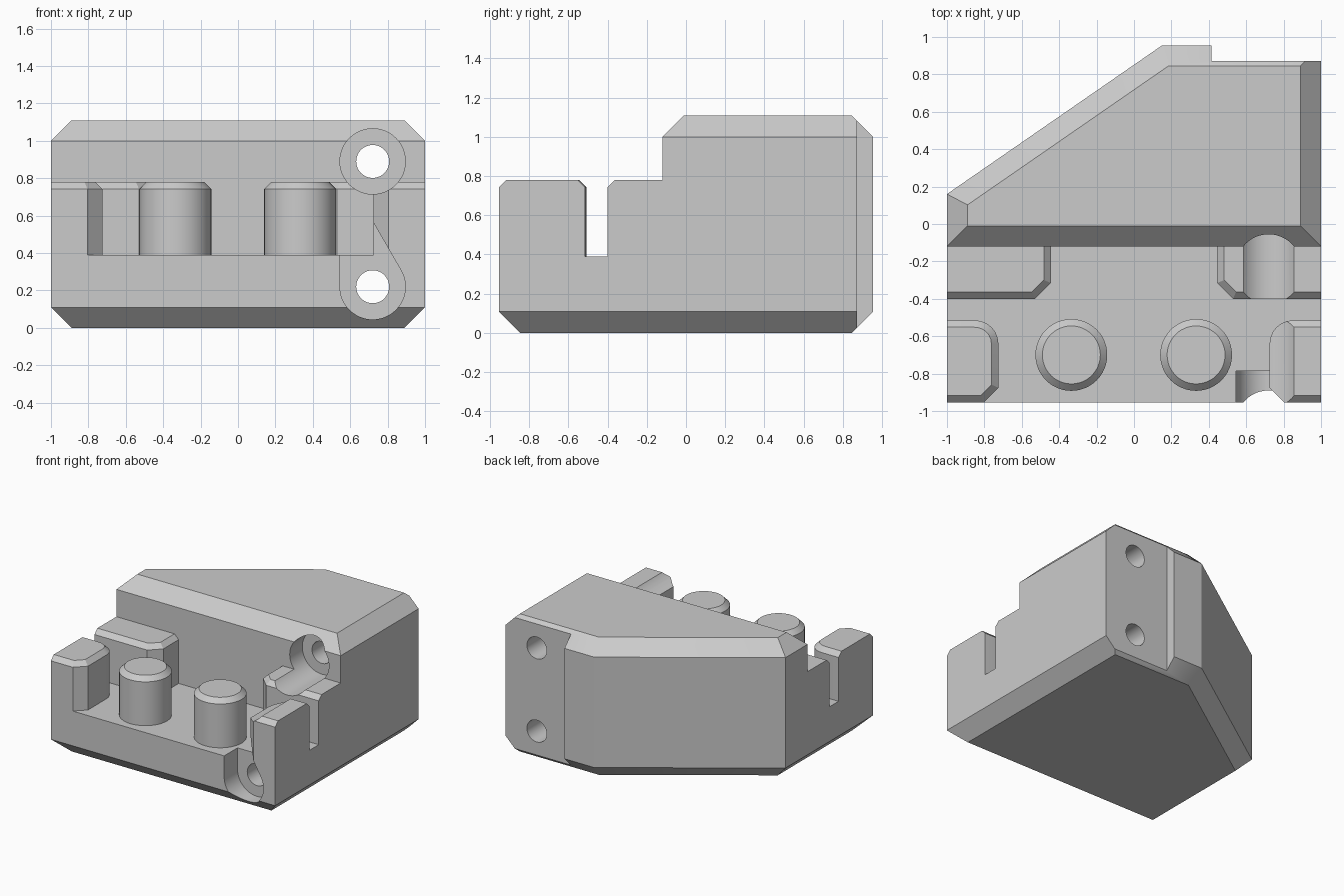
import bpy, bmesh
from math import sin, cos, radians
from mathutils import Vector

cube = bpy.data.objects.get("Cube")
if cube:
    bpy.data.objects.remove(cube, do_unlink=True)

GREY = 0.6
grey = bpy.data.materials.new("plain grey")
grey.use_nodes = True
grey.diffuse_color = (GREY, GREY, GREY, 1)
grey.node_tree.nodes["Principled BSDF"].inputs["Base Color"].default_value = (GREY, GREY, GREY, 1)


def arc(cx, cy, r, start, end, steps):
    angles = [radians(start + (end - start) * i / steps) for i in range(steps + 1)]
    return [(cx + r * cos(a), cy + r * sin(a)) for a in angles]


def inset(points, distances):
    """Move each edge of a counter-clockwise outline inwards by its own distance."""
    pts = [Vector(p) for p in points]
    n = len(pts)
    lines = []
    for i in range(n):
        d = (pts[(i + 1) % n] - pts[i]).normalized()
        lines.append((pts[i] + Vector((-d.y, d.x)) * distances[i], d))
    result = []
    for i in range(n):
        (p, d), (q, e) = lines[i - 1], lines[i]
        t = (q - p).cross(e) / d.cross(e)
        result.append(tuple(p + d * t))
    return result


def loft(name, layers, side=1, along_y=False):
    """Closed solid through outlines stacked on z (or on y for cutters)."""
    bm = bmesh.new()
    rings = []
    for outline, level in layers:
        rings.append([bm.verts.new((a * side, level, b) if along_y else (a * side, b, level))
                      for a, b in outline])
    n = len(rings[0])
    for low, high in zip(rings, rings[1:]):
        for i in range(n):
            j = (i + 1) % n
            bm.faces.new((low[i], low[j], high[j], high[i]))
    bm.faces.new(rings[0])
    bm.faces.new(rings[-1])
    bmesh.ops.recalc_face_normals(bm, faces=bm.faces)
    mesh = bpy.data.meshes.new(name)
    bm.to_mesh(mesh)
    bm.free()
    mesh.materials.append(grey)
    obj = bpy.data.objects.new(name, mesh)
    bpy.context.collection.objects.link(obj)
    return obj


def combine(target, tool, operation):
    mod = target.modifiers.new(tool.name, 'BOOLEAN')
    mod.object, mod.operation, mod.solver = tool, operation, 'EXACT'
    bpy.context.view_layer.objects.active = target
    bpy.ops.object.modifier_apply(modifier=mod.name)
    bpy.data.objects.remove(tool, do_unlink=True)


FLOOR, LEDGE, SHOULDER, TOP = 0.39, 0.78, 1.0, 1.11
FRONT, BACK, WALL = -0.955, 0.955, -0.12
BEVEL, LIP = 0.11, 0.037


def footprint(front):
    return [(-1, front), (1, front), (1, BACK), (0.15, BACK), (-1, 0.16)]


# Base slab with bevelled underside
base = footprint(FRONT)
body = loft("body", [(inset(base, [BEVEL] * 5), 0), (base, BEVEL), (base, FLOOR)])

# Tall rear block with bevelled top
rear = footprint(WALL)
combine(body, loft("rear_block", [(rear, FLOOR), (rear, SHOULDER),
                                  (inset(rear, [BEVEL] * 5), TOP)]), 'UNION')

# Corner blocks: chamfered at the front, rounded behind
corner = ([(1, FRONT), (1, -0.515)] + arc(0.85, -0.64, 0.125, 90, 180, 6)
          + [(0.725, -0.875), (0.805, FRONT)])
corner_lip = [0] + [LIP] * (len(corner) - 1)
# Ledge blocks against the rear wall
ledge = [(0.53, -0.4), (1, -0.4), (1, WALL), (0.445, WALL), (0.445, -0.315)]
ledge_lip = [LIP, 0, 0, LIP, LIP]
for side in (1, -1):
    for name, outline, lip in (("corner_block", corner, corner_lip),
                               ("ledge_block", ledge, ledge_lip)):
        block = loft(name, [(outline, FLOOR), (outline, LEDGE - LIP),
                            (inset(outline, lip), LEDGE)], side)
        combine(body, block, 'UNION')

# Screw holes with wide recesses, running front to back
BOLT_X, LOW, HIGH, WIDE = 0.72, 0.22, 0.89, 0.175
circle = arc(BOLT_X, HIGH, WIDE, 0, 352.5, 47)
combine(body, loft("upper_recess", [(circle, -1.2), (circle, 0.04)], along_y=True), 'DIFFERENCE')
peak = LOW + 2 * WIDE
pocket = (arc(BOLT_X, LOW, WIDE, 30, -180, 28)
          + [(BOLT_X - WIDE, peak), (BOLT_X, peak)])
combine(body, loft("lower_recess", [(pocket, -1.2), (pocket, -0.785)], along_y=True), 'DIFFERENCE')
for height in (LOW, HIGH):
    hole = arc(BOLT_X, height, 0.088, 0, 352.5, 47)
    combine(body, loft("screw_hole", [(hole, -1.2), (hole, 1.2)], along_y=True), 'DIFFERENCE')

# Flat mounting recess on the back
plate = [(0.415, 0.872), (1.2, 0.872), (1.2, 1.2), (0.415, 1.2)]
combine(body, loft("back_recess", [(plate, -0.1), (plate, 1.3)]), 'DIFFERENCE')

# Two round pegs
parts = [body]
for name, x in (("right_peg", -0.335), ("left_peg", 0.332)):
    ring = arc(x, -0.7, 0.192, 0, 352.5, 47)
    tip = arc(x, -0.7, 0.192 - LIP, 0, 352.5, 47)
    parts.append(loft(name, [(ring, FLOOR - 0.02), (ring, LEDGE - LIP), (tip, LEDGE)]))

# Smooth the curves, keep the edges crisp
bpy.ops.object.select_all(action='DESELECT')
for part in parts:
    part.select_set(True)
bpy.context.view_layer.objects.active = body
bpy.ops.object.shade_smooth_by_angle(angle=radians(30))
